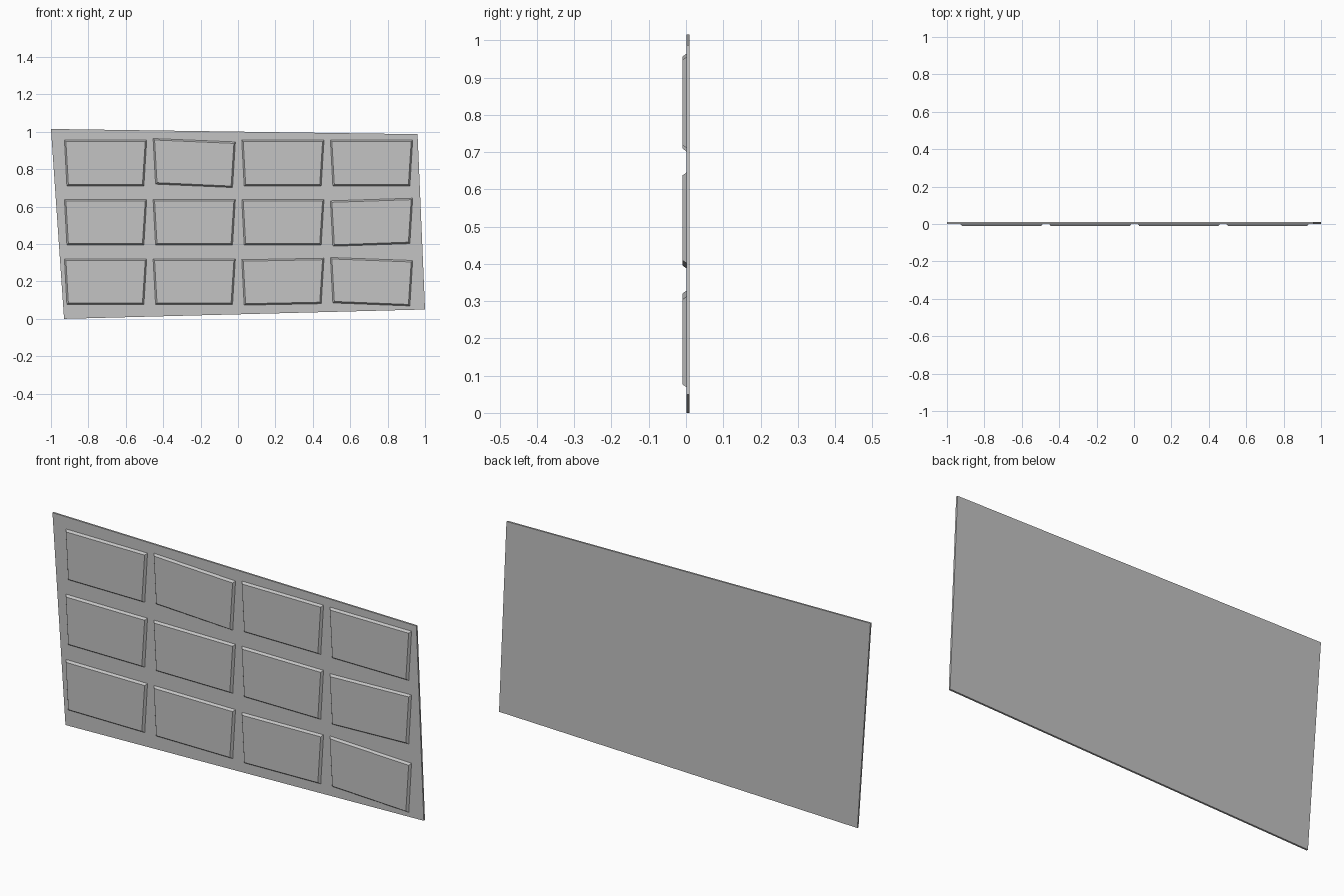
import bpy
import bmesh

cube = bpy.data.objects.get("Cube")
if cube:
    bpy.data.objects.remove(cube, do_unlink=True)

GREY = (0.55, 0.55, 0.55, 1.0)
grey = bpy.data.materials.new("plain grey")
grey.use_nodes = True
grey.diffuse_color = GREY
grey.node_tree.nodes["Principled BSDF"].inputs["Base Color"].default_value = GREY


def slab(name, outline, y_back, y_front, inset=0.0):
    """Four-sided slab; outline runs top-left, top-right, bottom-right, bottom-left."""
    toward_centre = ((1, -1), (-1, -1), (-1, 1), (1, 1))
    bm = bmesh.new()
    back = [bm.verts.new((x, y_back, z)) for x, z in outline]
    front = [bm.verts.new((x + sx * inset, y_front, z + sz * inset))
             for (x, z), (sx, sz) in zip(outline, toward_centre)]
    bm.faces.new(back)
    bm.faces.new(front[::-1])
    for i in range(4):
        j = (i + 1) % 4
        bm.faces.new((back[i], front[i], front[j], back[j]))
    bmesh.ops.recalc_face_normals(bm, faces=bm.faces)
    mesh = bpy.data.meshes.new(name)
    bm.to_mesh(mesh)
    bm.free()
    mesh.materials.append(grey)
    obj = bpy.data.objects.new(name, mesh)
    bpy.context.collection.objects.link(obj)
    return obj


# Crooked backing board
slab("backing_board", [(-1.0, 1.015), (0.96, 0.987), (1.0, 0.05), (-0.93, 0.0)],
     0.01, 0.001)

# Raised tapered panels in a grid; a few sit slightly tilted
TILT = {(0, 1): -0.009, (2, 2): 0.004, (1, 3): 0.007, (2, 3): -0.008}
PITCH_X = 0.474
for row, (top, bottom) in enumerate([(0.955, 0.711), (0.638, 0.395), (0.32, 0.077)]):
    for col in range(4):
        dx = col * PITCH_X
        t = TILT.get((row, col), 0.0)
        outline = [(-0.928 + dx, top - t), (-0.488 + dx, top + t),
                   (-0.503 + dx, bottom + t), (-0.915 + dx, bottom - t)]
        slab(f"panel_row{row + 1}_column{col + 1}", outline, 0.001, -0.01, 0.008)
